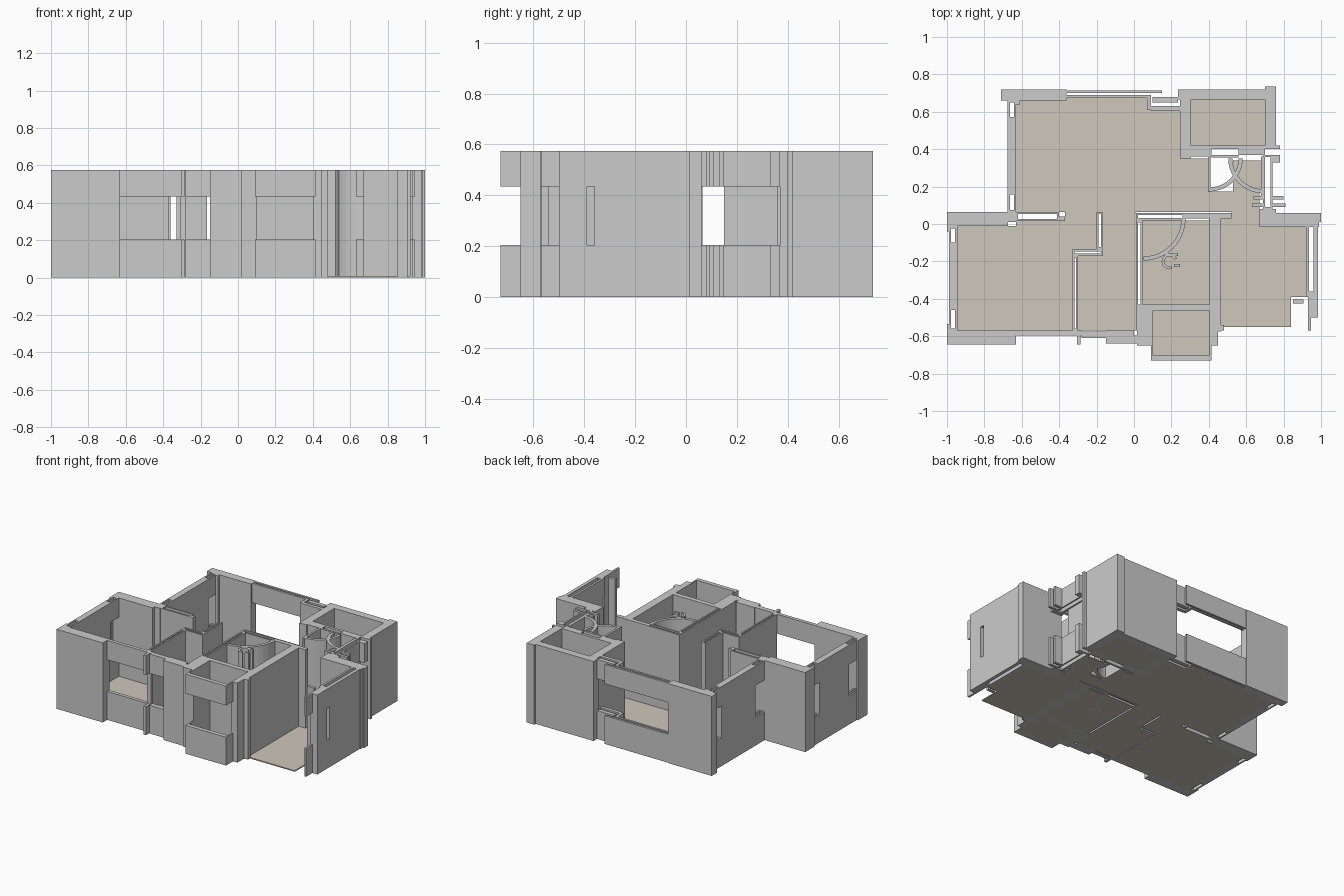
import bpy, bmesh, math

H = 0.575            # wall height
SILL, HEAD = 0.205, 0.435   # window band


def finish(name, bm, mat=None):
    bmesh.ops.recalc_face_normals(bm, faces=bm.faces)
    me = bpy.data.meshes.new(name)
    bm.to_mesh(me)
    bm.free()
    ob = bpy.data.objects.new(name, me)
    bpy.context.collection.objects.link(ob)
    if mat:
        me.materials.append(mat)
    return ob


def add_prism(bm, pts, z0, z1):
    lo = [bm.verts.new((x, y, z0)) for x, y in pts]
    hi = [bm.verts.new((x, y, z1)) for x, y in pts]
    bm.faces.new(lo[::-1])
    bm.faces.new(hi)
    n = len(pts)
    for i in range(n):
        j = (i + 1) % n
        bm.faces.new((lo[i], lo[j], hi[j], hi[i]))


def walls(name, rects, spans=((0, H),), mat=None):
    bm = bmesh.new()
    for x0, y0, x1, y1 in rects:
        for z0, z1 in spans:
            add_prism(bm, [(x0, y0), (x1, y0), (x1, y1), (x0, y1)], z0, z1)
    return finish(name, bm, mat)


def hollow(x0, y0, x1, y1, t=0.011):
    """Four thin strips around a narrow cavity."""
    return [(x0, y0, x0 + t, y1), (x1 - t, y0, x1, y1),
            (x0 + t, y0, x1 - t, y0 + t), (x0 + t, y1 - t, x1 - t, y1)]


def arc_wall(name, cx, cy, r, a0, a1, t=0.022, n=10):
    angs = [math.radians(a0 + (a1 - a0) * i / n) for i in range(n + 1)]
    ring = lambda rad: [(cx + rad * math.cos(a), cy + rad * math.sin(a)) for a in angs]
    bm = bmesh.new()
    add_prism(bm, ring(r + t / 2) + ring(r - t / 2)[::-1], 0, H)
    return finish(name, bm)


BAND = ((0, SILL), (HEAD, H))

# Living room outer walls
walls("living_room_walls", [
    (-0.71, 0.66, -0.36, 0.72),
    (-0.675, 0.17, -0.63, 0.56),
    (-0.63, 0.64, -0.61, 0.66),
])
# Left bedroom outer walls
walls("left_room_walls", [
    (-1.0, 0.01, -0.63, 0.065),
    (-1.0, -0.012, -0.675, 0.01),
    (-0.99, -0.45, -0.945, -0.11),
    (-1.0, -0.645, -0.63, -0.57),
    (-1.0, -0.57, -0.99, -0.535),
    (-1.0, -0.04, -0.99, -0.012),
])
# Front wall piers
walls("front_piers", [
    (-0.15, -0.64, 0.015, -0.595),
    (-0.15, -0.595, 0.0, -0.57),
    (-0.31, -0.595, -0.28, -0.57),
])
# Small front room
walls("front_small_room_walls", [
    (0.015, -0.65, 0.10, -0.465),
    (0.405, -0.65, 0.45, -0.465),
    (0.015, -0.465, 0.465, -0.43),
    (0.405, -0.43, 0.465, 0.03),
    (0.45, -0.575, 0.465, -0.465),
])
# Back right room
walls("back_right_room_walls", [
    (0.235, 0.665, 0.70, 0.72),
    (0.70, 0.42, 0.76, 0.735),
    (0.245, 0.35, 0.305, 0.665),
    (0.305, 0.40, 0.78, 0.42),
    (0.305, 0.36, 0.415, 0.40),
    (0.56, 0.37, 0.70, 0.40),
    (0.415, 0.355, 0.56, 0.37),
])
# Right room outer walls
walls("right_room_walls", [
    (0.67, 0.012, 1.0, 0.06),
    (0.67, -0.015, 0.99, 0.012),
    (0.92, -0.36, 0.935, -0.015),
    (0.96, -0.36, 0.985, -0.015),
    (0.93, -0.50, 0.985, -0.39),
    (0.85, -0.425, 0.905, -0.405),
])
# Windows: sill below, lintel above
walls("back_window", [
    (-0.36, 0.70, 0.15, 0.715),
    (-0.36, 0.675, 0.07, 0.69),
    (0.07, 0.61, 0.09, 0.69),
    (0.09, 0.605, 0.245, 0.63),
    (0.10, 0.65, 0.235, 0.68),
], BAND)
walls("front_windows", [
    (-0.63, -0.595, -0.31, -0.57),
    (-0.28, -0.61, -0.15, -0.575),
    (-0.305, -0.645, -0.285, -0.595),
    (0.09, -0.73, 0.415, -0.70),
    (0.09, -0.70, 0.10, -0.65),
    (0.405, -0.70, 0.415, -0.65),
], BAND)
walls("left_windows",
      hollow(-0.675, 0.56, -0.63, 0.66) + hollow(-0.675, 0.065, -0.63, 0.17)
      + hollow(-0.99, -0.11, -0.945, -0.012) + hollow(-0.99, -0.57, -0.945, -0.45), BAND)
walls("right_windows",
      hollow(0.69, 0.08, 0.74, 0.37) + [
          (0.74, 0.33, 0.78, 0.37), (0.63, 0.09, 0.69, 0.11), (0.64, 0.13, 0.69, 0.15),
          (0.74, 0.09, 0.81, 0.11), (0.74, 0.13, 0.80, 0.15), (0.67, 0.06, 0.76, 0.08),
          (0.93, -0.57, 0.945, -0.50), (0.92, -0.39, 0.985, -0.36)], BAND)

# Inner partitions, mostly hollow
walls("inner_partitions",
      hollow(-0.33, -0.57, -0.30, -0.17) + hollow(-0.33, -0.17, -0.165, -0.135)
      + hollow(-0.20, -0.135, -0.165, 0.065) + hollow(0.01, -0.57, 0.045, 0.02))
walls("door_side_partitions",
      hollow(-0.63, 0.015, -0.40, 0.065) + hollow(0.01, 0.02, 0.27, 0.06) + [
          (-0.40, 0.015, -0.37, 0.04), (0.27, 0.03, 0.52, 0.06),
          (0.465, -0.57, 0.48, -0.54), (0.395, 0.17, 0.41, 0.36), (0.68, 0.15, 0.69, 0.36)])

# Door swings
arc_wall("bath_door_swing", 0.05, 0.03, 0.215, -90, 0)
arc_wall("entry_door_swing_left", 0.405, 0.35, 0.165, -90, 0)
arc_wall("entry_door_swing_right", 0.69, 0.35, 0.175, 180, 270)
arc_wall("bath_fixture_curve", 0.19, -0.20, 0.035, 20, 290, 0.015)
walls("bath_fixture", [(0.215, -0.23, 0.245, -0.215), (0.165, -0.17, 0.235, -0.155)])

# Floors
beige = bpy.data.materials.new("floor_beige")
beige.diffuse_color = (0.62, 0.57, 0.50, 1)
walls("floor", [
    (-0.63, 0.065, 0.07, 0.675),
    (0.07, 0.065, 0.245, 0.61),
    (0.245, 0.065, 0.395, 0.35),
    (0.395, 0.065, 0.67, 0.175),
    (0.53, 0.175, 0.68, 0.34),
    (-0.37, -0.135, -0.20, 0.065),
    (-0.945, -0.57, -0.37, -0.012),
    (-0.63, -0.012, -0.37, 0.015),
    (-0.37, -0.57, -0.33, -0.135),
    (-0.30, -0.57, 0.01, -0.17),
    (-0.165, -0.17, 0.01, 0.065),
    (0.045, -0.43, 0.405, 0.02),
    (0.10, -0.70, 0.405, -0.465),
    (0.465, -0.55, 0.84, -0.39),
    (0.465, -0.39, 0.92, -0.015),
    (0.465, -0.015, 0.67, 0.03),
    (0.52, 0.03, 0.67, 0.065),
    (0.305, 0.42, 0.70, 0.665),
], ((0, 0.008),), beige)
